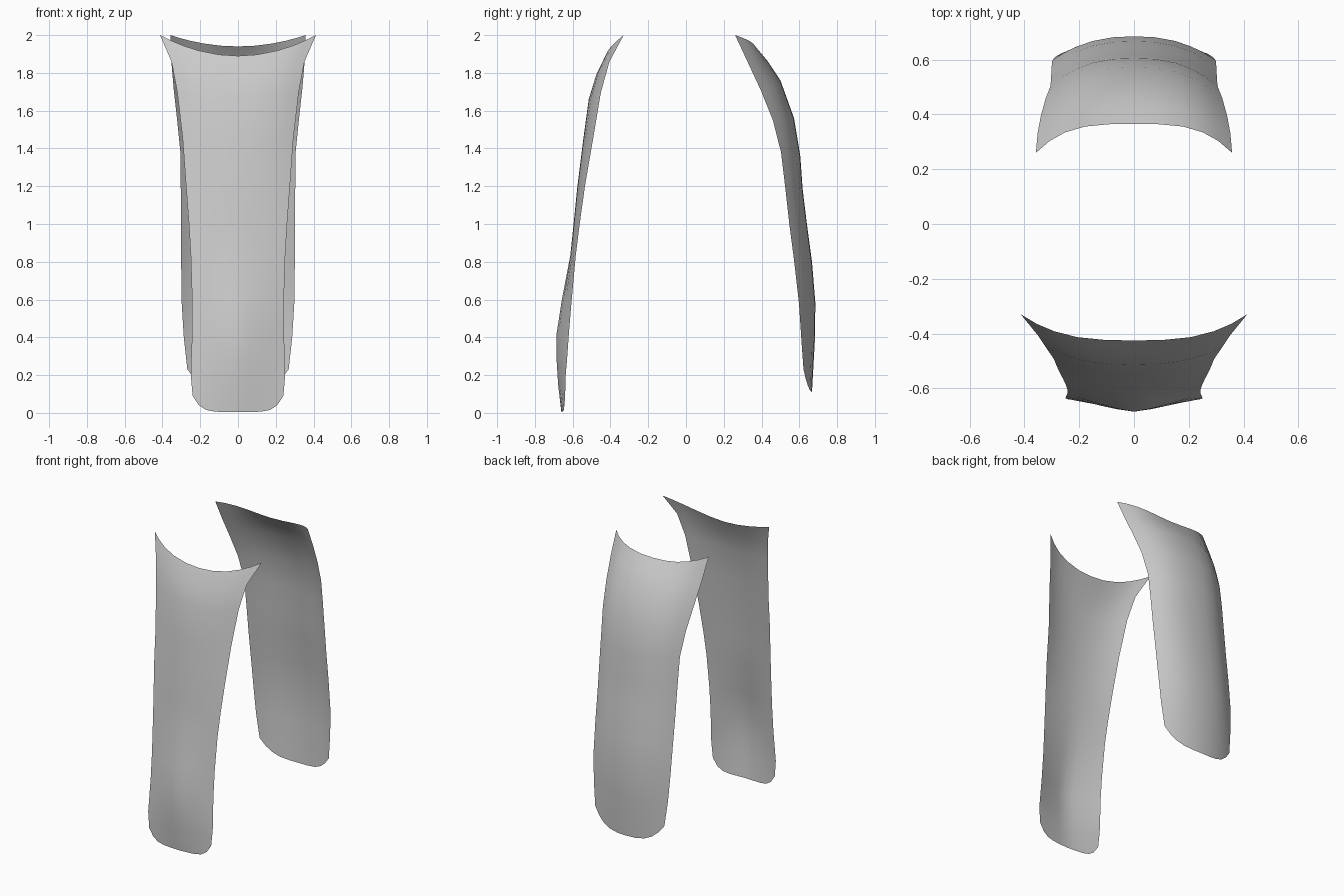
import bpy, bmesh

cloth = bpy.data.materials.new("grey cloth")
cloth.diffuse_color = (0.6, 0.6, 0.6, 1)


def make_panel(name, rows, columns, outward):
    """Loft a symmetric sheet. Row: centre y, centre z, edge x, edge y, edge z,
    and the powers that bend y and z from the centre to the edge."""
    bm = bmesh.new()
    us = [-u for u in reversed(columns[1:])] + columns
    grid = []
    for cy, cz, ex, ey, ez, py, pz in rows:
        grid.append([bm.verts.new((ex * u,
                                   cy + (ey - cy) * abs(u) ** py,
                                   cz + (ez - cz) * abs(u) ** pz)) for u in us])
    for a, b in zip(grid, grid[1:]):
        for i in range(len(us) - 1):
            quad = [a[i], b[i], b[i + 1], a[i + 1]]
            bm.faces.new(quad if outward < 0 else quad[::-1])
    mesh = bpy.data.meshes.new(name)
    bm.to_mesh(mesh)
    bm.free()
    mesh.materials.append(cloth)
    for p in mesh.polygons:
        p.use_smooth = True
    obj = bpy.data.objects.new(name, mesh)
    bpy.context.collection.objects.link(obj)
    return obj


# Front panel: flared top corners, shallow V section lower down
front_rows = [
    (-0.425, 1.89, 0.413, -0.33, 2.00, 3.0, 2.0),
    (-0.475, 1.79, 0.352, -0.405, 1.86, 2.6, 2.0),
    (-0.515, 1.66, 0.322, -0.45, 1.70, 2.4, 2.0),
    (-0.545, 1.44, 0.293, -0.492, 1.45, 2.2, 2.0),
    (-0.575, 1.20, 0.275, -0.535, 1.20, 2.0, 2.0),
    (-0.595, 1.00, 0.260, -0.563, 1.00, 1.8, 2.0),
    (-0.613, 0.83, 0.250, -0.584, 0.83, 1.6, 2.0),
    (-0.657, 0.60, 0.243, -0.605, 0.60, 1.4, 2.0),
    (-0.685, 0.42, 0.243, -0.620, 0.42, 1.3, 2.0),
    (-0.685, 0.28, 0.248, -0.630, 0.28, 1.3, 2.0),
    (-0.677, 0.15, 0.250, -0.637, 0.20, 1.3, 3.0),
    (-0.660, 0.005, 0.240, -0.640, 0.09, 1.3, 6.0),
]
make_panel("front_cloth_panel", front_rows, [0, 0.25, 0.5, 0.7, 0.86, 1], -1)

# Back panel: flatter middle with sides wrapping forward
back_rows = [
    (0.365, 1.94, 0.358, 0.26, 2.00, 3.5, 2.0),
    (0.430, 1.865, 0.352, 0.33, 1.85, 3.0, 2.0),
    (0.500, 1.76, 0.340, 0.395, 1.71, 2.8, 2.0),
    (0.572, 1.56, 0.322, 0.46, 1.55, 2.6, 2.0),
    (0.605, 1.36, 0.305, 0.503, 1.38, 2.6, 2.0),
    (0.618, 1.18, 0.303, 0.527, 1.18, 2.6, 2.0),
    (0.640, 1.00, 0.302, 0.547, 1.00, 2.6, 2.0),
    (0.667, 0.80, 0.301, 0.573, 0.80, 2.5, 2.0),
    (0.685, 0.58, 0.298, 0.598, 0.58, 2.4, 2.0),
    (0.682, 0.38, 0.287, 0.610, 0.40, 2.2, 2.0),
    (0.667, 0.11, 0.268, 0.622, 0.23, 2.0, 3.5),
]
make_panel("back_cloth_panel", back_rows, [0, 0.25, 0.5, 0.7, 0.86, 1], 1)
